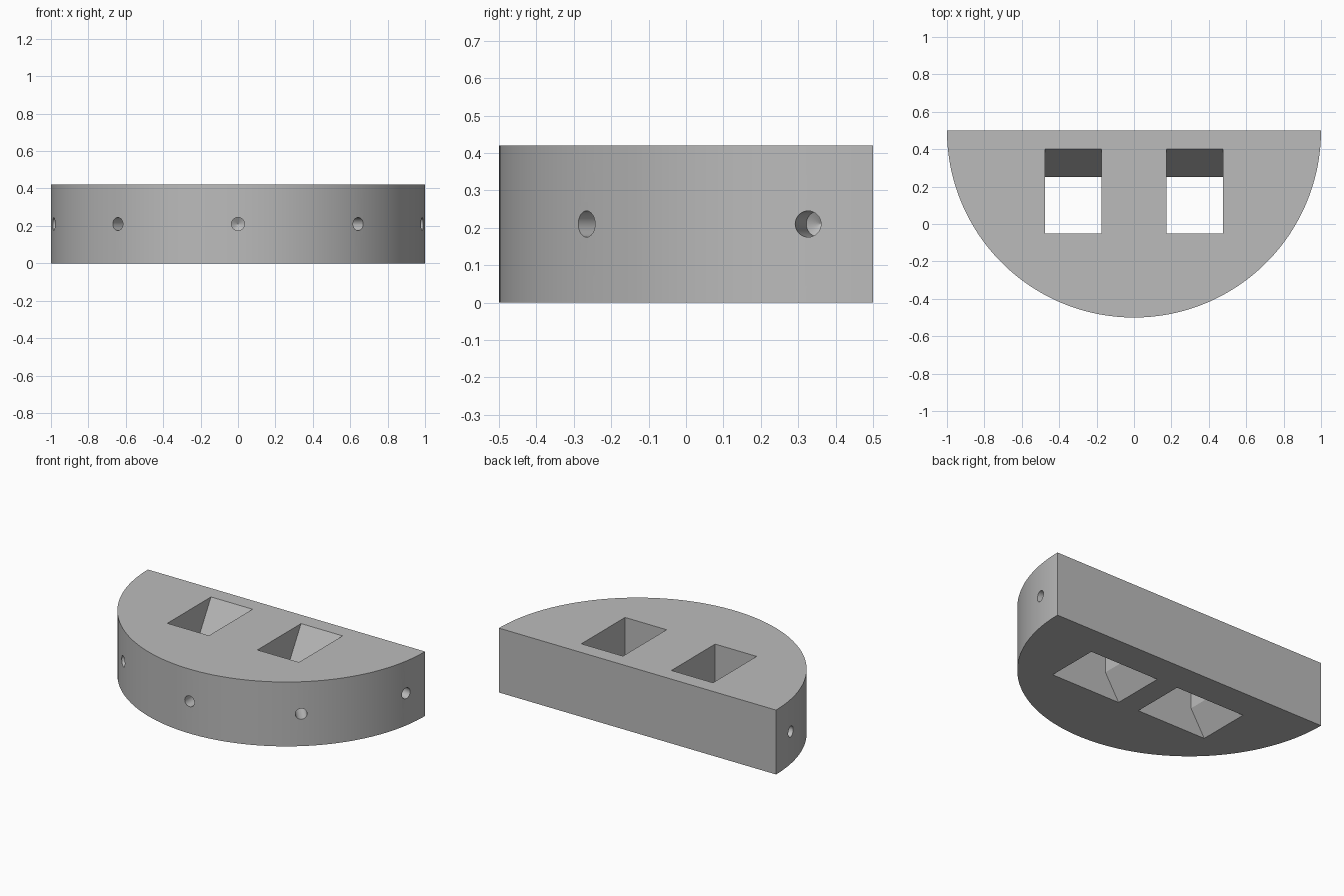
import bpy, bmesh, math
from mathutils import Matrix, Vector

cube = bpy.data.objects.get("Cube")
if cube:
    bpy.data.objects.remove(cube, do_unlink=True)

HEIGHT = 0.42
BACK = 0.5          # y of the flat side, also the centre of the arc
SEGMENTS = 120
HOLE_R = 0.035
HOLE_DEPTH = 0.17

grey = bpy.data.materials.new("plain grey")
grey.use_nodes = True
colour = (0.5, 0.5, 0.5, 1)
grey.diffuse_color = colour
grey.node_tree.nodes["Principled BSDF"].inputs["Base Color"].default_value = colour


def make_object(name, bm):
    bmesh.ops.recalc_face_normals(bm, faces=bm.faces)
    mesh = bpy.data.meshes.new(name)
    bm.to_mesh(mesh)
    bm.free()
    obj = bpy.data.objects.new(name, mesh)
    bpy.context.collection.objects.link(obj)
    mesh.materials.append(grey)
    return obj


def loft(bm, rings):
    """Closed solid through a stack of rings with equal point counts."""
    loops = [[bm.verts.new(p) for p in ring] for ring in rings]
    n = len(loops[0])
    for low, high in zip(loops, loops[1:]):
        for i in range(n):
            j = (i + 1) % n
            bm.faces.new((low[i], low[j], high[j], high[i]))
    bm.faces.new(loops[0][::-1])
    bm.faces.new(loops[-1])


# Half-round block
bm = bmesh.new()
arc = [(-math.cos(math.pi * i / SEGMENTS), BACK - math.sin(math.pi * i / SEGMENTS))
       for i in range(SEGMENTS + 1)]
loft(bm, [[(x, y, z) for x, y in arc] for z in (0, HEIGHT)])
body = make_object("half_round_block", bm)


# Two through pockets: sloped back above, flared skirt below
def pocket_ring(cx, half, back, z):
    return [(cx - half, -0.05, z), (cx + half, -0.05, z),
            (cx + half, back, z), (cx - half, back, z)]


bm = bmesh.new()
for cx in (-0.325, 0.325):
    loft(bm, [pocket_ring(cx, 0.262, 0.306, -0.02),
              pocket_ring(cx, 0.15, 0.25, 0.165),
              pocket_ring(cx, 0.15, 0.412, 0.44)])
pockets = make_object("pocket_cutter", bm)

# Radial blind holes with a drill-point end
bm = bmesh.new()
for degrees in (-80, -40, 0, 40, 80):
    turn = Matrix.Translation((0, BACK, HEIGHT / 2)) @ Matrix.Rotation(math.radians(degrees), 4, 'Z')
    rings = []
    for dist, radius in ((1.05, HOLE_R), (1 - HOLE_DEPTH, HOLE_R), (0.98 - HOLE_DEPTH, 0.001)):
        rings.append([turn @ Vector((radius * math.cos(a), -dist, radius * math.sin(a)))
                      for a in (math.tau * i / 32 for i in range(32))])
    loft(bm, rings)
holes = make_object("hole_cutter", bm)

# Cut the block, then drop the cutters
bpy.ops.object.select_all(action='DESELECT')
bpy.context.view_layer.objects.active = body
body.select_set(True)
for cutter in (pockets, holes):
    cutter.hide_render = True
    mod = body.modifiers.new("cut", 'BOOLEAN')
    mod.operation = 'DIFFERENCE'
    mod.solver = 'EXACT'
    mod.object = cutter
    bpy.ops.object.modifier_apply(modifier=mod.name)
    bpy.data.objects.remove(cutter, do_unlink=True)

bpy.ops.object.shade_smooth_by_angle(angle=math.radians(20))
